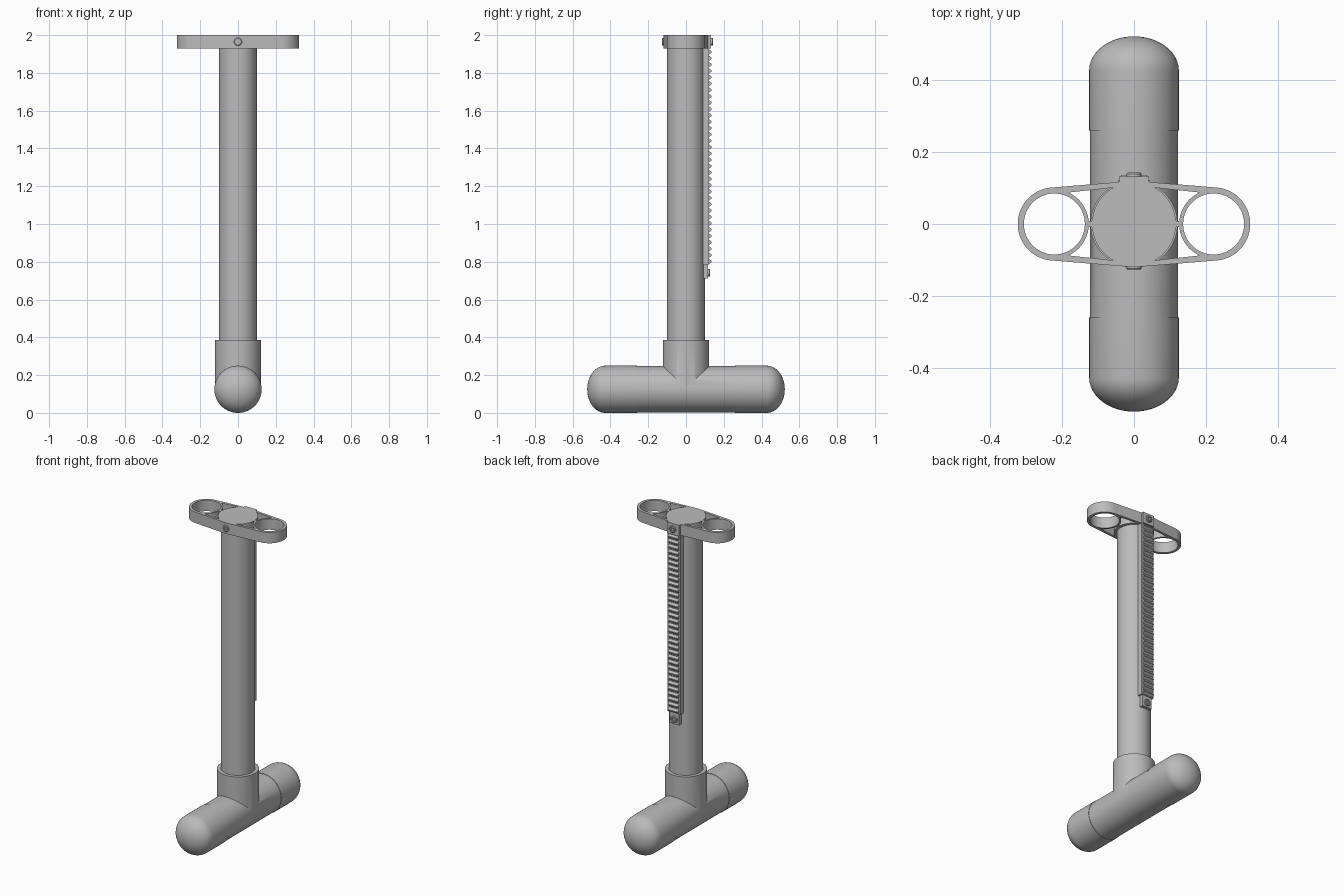
import bpy, bmesh
from math import sin, cos, pi, radians, acos
from mathutils import Matrix, Vector

cube = bpy.data.objects.get("Cube")
if cube:
    bpy.data.objects.remove(cube, do_unlink=True)

gray = bpy.data.materials.new("plain gray")
gray.use_nodes = True
COLOR = (0.5, 0.5, 0.5, 1)
gray.diffuse_color = COLOR
gray.node_tree.nodes["Principled BSDF"].inputs["Base Color"].default_value = COLOR


def finish(obj, angle=35):
    obj.data.materials.clear()
    obj.data.materials.append(gray)
    bpy.ops.object.select_all(action='DESELECT')
    obj.select_set(True)
    bpy.context.view_layer.objects.active = obj
    bpy.ops.object.shade_smooth_by_angle(angle=radians(angle))
    return obj


def from_bmesh(name, bm, matrix=Matrix()):
    bmesh.ops.remove_doubles(bm, verts=bm.verts, dist=1e-5)
    bmesh.ops.recalc_face_normals(bm, faces=bm.faces)
    bm.transform(matrix)
    mesh = bpy.data.meshes.new(name)
    bm.to_mesh(mesh)
    bm.free()
    obj = bpy.data.objects.new(name, mesh)
    bpy.context.collection.objects.link(obj)
    return finish(obj)


def lathe(name, profile, matrix=Matrix(), sides=64):
    """Spin (radius, height) points about z."""
    bm = bmesh.new()
    verts = [bm.verts.new((r, 0, z)) for r, z in profile]
    edges = [bm.edges.new(pair) for pair in zip(verts, verts[1:])]
    bmesh.ops.spin(bm, geom=verts + edges, axis=(0, 0, 1), cent=(0, 0, 0),
                   angle=2 * pi, steps=sides, use_merge=True)
    return from_bmesh(name, bm, matrix)


def prism(name, points, half_width):
    """Extrude a (y, z) outline across x."""
    bm = bmesh.new()
    face = bm.faces.new([bm.verts.new((-half_width, y, z)) for y, z in points])
    ext = bmesh.ops.extrude_face_region(bm, geom=[face])
    moved = [v for v in ext["geom"] if isinstance(v, bmesh.types.BMVert)]
    bmesh.ops.translate(bm, verts=moved, vec=(2 * half_width, 0, 0))
    return from_bmesh(name, bm)


def arc(cx, r, start, end, steps):
    angles = [radians(start + (end - start) * i / steps) for i in range(steps + 1)]
    return [(cx + r * cos(a), r * sin(a)) for a in angles]


def facing(direction, x, y, z):
    """Place a z-axis part so that it points along +y or -y."""
    return Matrix.Translation((x, y, z)) @ Matrix.Rotation(-direction * pi / 2, 4, 'X')


# Tee fitting: a horizontal barrel joined with a vertical socket
R = 0.1225
tee = lathe("tee_barrel", [(0, -0.262), (R, -0.262), (R, 0.262), (0, 0.262)],
            facing(1, 0, 0, 0.125))
socket = lathe("tee_socket", [(0, 0.125), (R - 0.001, 0.125), (R - 0.001, 0.385),
                              (0.1, 0.385), (0.1, 0.37), (0, 0.37)])
join = tee.modifiers.new("join", 'BOOLEAN')
join.operation = 'UNION'
join.object = socket
bpy.context.view_layer.objects.active = tee
bpy.ops.object.modifier_apply(modifier="join")
bpy.data.objects.remove(socket, do_unlink=True)
finish(tee)

# Domed end caps
for side, label in ((-1, "front"), (1, "back")):
    dome = [(0.125 * cos(i * pi / 24), 0.428 + 0.095 * sin(i * pi / 24)) for i in range(13)]
    lathe(label + "_end_cap", [(0, 0.26), (0.125, 0.26)] + dome,
          facing(side, 0, 0, 0.125))

# Upright tube
lathe("upright_tube", [(0, 0.36), (0.1, 0.36), (0.1, 1.99), (0, 1.99)])

# Holder plate with two ring openings and four windows
END_X, END_R, MID_R = 0.222, 0.102, 0.12
tangent = 90 - (90 - acos((END_R - MID_R) / END_X) * 180 / pi)
tangent = 180 - tangent
outline = (arc(END_X, END_R, -tangent, tangent, 40) + arc(0, MID_R, tangent, 180 - tangent, 8)
           + arc(-END_X, END_R, 180 - tangent, 180 + tangent, 40)
           + arc(0, MID_R, 180 + tangent, 360 - tangent, 8))
window = arc(0, 0.117, 4, 60, 16) + arc(END_X, 0.096, 114, 175, 14)
loops = [outline]
for sx in (1, -1):
    loops.append(arc(sx * END_X, 0.085, 0, 354, 59))
    for sy in (1, -1):
        loops.append([(sx * x, sy * y) for x, y in window])
curve = bpy.data.curves.new("holder_plate", 'CURVE')
curve.dimensions = '2D'
curve.fill_mode = 'BOTH'
curve.extrude = 0.035
for points in loops:
    spline = curve.splines.new('POLY')
    spline.points.add(len(points) - 1)
    for p, (x, y) in zip(spline.points, points):
        p.co = (x, y, 0, 1)
    spline.use_cyclic_u = True
holder = bpy.data.objects.new("holder_plate", curve)
holder.location.z = 1.965
bpy.context.collection.objects.link(holder)
bpy.ops.object.select_all(action='DESELECT')
holder.select_set(True)
bpy.context.view_layer.objects.active = holder
bpy.ops.object.convert(target='MESH')
finish(holder)

# Toothed rack on the back of the tube, with side rails
BOTTOM, TOP, TEETH = 0.785, 1.928, 34
prism("rack_back", [(0.085, BOTTOM), (0.122, BOTTOM), (0.122, TOP), (0.085, TOP)], 0.045)
pitch = (TOP - BOTTOM) / TEETH
teeth = [(0.118, BOTTOM)]
for i in range(TEETH):
    z = BOTTOM + i * pitch
    teeth += [(0.122, z + 0.1 * pitch), (0.136, z + 0.4 * pitch),
              (0.136, z + 0.6 * pitch), (0.122, z + 0.9 * pitch)]
teeth.append((0.118, TOP))
prism("rack_teeth", teeth, 0.036)

# Mounting tabs at both ends of the rack
prism("lower_tab", [(0.085, 0.712), (0.117, 0.712), (0.117, 0.79), (0.085, 0.79)], 0.034)
prism("upper_tab", [(0.1, 1.928), (0.132, 1.928), (0.132, 2.0), (0.1, 2.0)], 0.042)

# Socket-head bolts
bolt = [(0, -0.01), (0.021, -0.01), (0.021, 0.007), (0.018, 0.01),
        (0.01, 0.01), (0.01, 0.003), (0, 0.003)]
for name, side, y, z in (("front_bolt", -1, -0.117, 1.965),
                         ("back_bolt", 1, 0.133, 1.965),
                         ("lower_bolt", 1, 0.118, 0.742)):
    lathe(name, bolt, facing(side, 0, y, z), 24)
